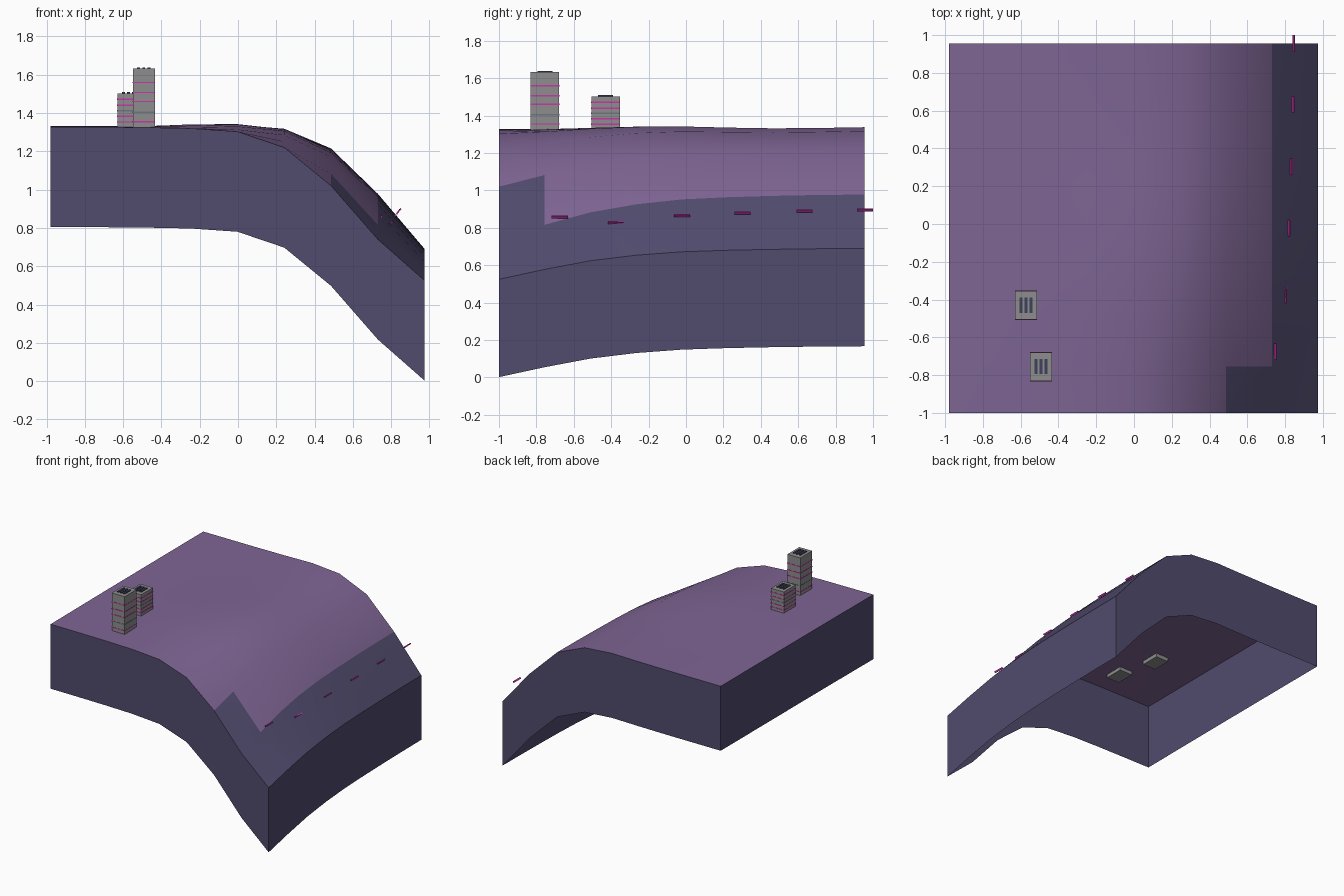
import bpy, bmesh
from math import radians
from mathutils import Matrix, Vector

if "Cube" in bpy.data.objects:
    bpy.data.objects.remove(bpy.data.objects["Cube"], do_unlink=True)


def material(name, rgb):
    m = bpy.data.materials.new(name)
    m.use_nodes = True
    m.diffuse_color = (*rgb, 1)
    m.node_tree.nodes["Principled BSDF"].inputs["Base Color"].default_value = (*rgb, 1)
    return m


PURPLE = material("plateau purple", (0.21, 0.13, 0.295))
ROCK = material("dark slope", (0.082, 0.071, 0.155))
GREY = material("concrete grey", (0.27, 0.27, 0.275))
PINK = material("magenta light", (0.58, 0.035, 0.40))
STEEL = material("window steel", (0.15, 0.18, 0.21))
NAVY = material("roof vent navy", (0.05, 0.05, 0.11))


def finish(bm, name, mats):
    mesh = bpy.data.meshes.new(name)
    bm.to_mesh(mesh)
    bm.free()
    for m in mats:
        mesh.materials.append(m)
    obj = bpy.data.objects.new(name, mesh)
    bpy.context.collection.objects.link(obj)
    return obj


def add_box(bm, centre, size, mat=0, tilt=0):
    m = Matrix.Translation(centre) @ Matrix.Rotation(tilt, 4, 'Y') @ Matrix.Diagonal((*size, 1))
    verts = bmesh.ops.create_cube(bm, size=1, matrix=m)["verts"]
    for f in {f for v in verts for f in v.link_faces}:
        f.material_index = mat


# Terrain sheet: front profile blends into back profile, with a hanging skirt
N, DEPTH = 8, 0.523
front = [1.328, 1.327, 1.325, 1.32, 1.303, 1.22, 1.02, 0.74, 0.525]
back = [1.332, 1.332, 1.332, 1.334, 1.338, 1.318, 1.215, 0.978, 0.69]
blend = [0, 0.32, 0.6, 0.78, 0.89, 0.94, 0.97, 0.99, 1]
swell = [0, 0, 0.006, 0.01, 0.008, 0, -0.005, -0.004, 0]

bm = bmesh.new()
grid = []
for j in range(N + 1):
    row = []
    for i in range(N + 1):
        z = front[i] + blend[j] * (back[i] - front[i])
        if 2 < i < 6:
            z += swell[j]
        row.append(bm.verts.new((-0.98 + 1.955 * i / N, -1 + 1.955 * j / N, z)))
    grid.append(row)
for j in range(N):
    for i in range(N):
        f = bm.faces.new((grid[j][i], grid[j][i + 1], grid[j + 1][i + 1], grid[j + 1][i]))
        # Bare rock on the lower slope and the front notch
        f.material_index = int(i == N - 1 or (j == 0 and i == N - 2))
rim = [e for e in bm.edges if e.is_boundary]
skirt = bmesh.ops.extrude_edge_only(bm, edges=rim)["geom"]
bmesh.ops.translate(bm, vec=(0, 0, -DEPTH),
                    verts=[g for g in skirt if isinstance(g, bmesh.types.BMVert)])
for g in skirt:
    if isinstance(g, bmesh.types.BMFace):
        g.material_index = 1
bmesh.ops.recalc_face_normals(bm, faces=bm.faces)
if grid[4][1].link_faces[0].normal.z < 0:
    bmesh.ops.reverse_faces(bm, faces=bm.faces)
terrain = finish(bm, "terrain_block", [PURPLE, ROCK])
bpy.ops.object.select_all(action='DESELECT')
terrain.select_set(True)
bpy.context.view_layer.objects.active = terrain
bpy.ops.object.shade_smooth_by_angle(angle=radians(40))


# Towers: body, thin bands on the walls and three roof vents
def tower(name, x, y, top, bands):
    w, d, base = 0.115, 0.152, 1.3
    bm = bmesh.new()
    add_box(bm, (x, y, (base + top) / 2), (w, d, top - base))
    for z, mat in bands:
        add_box(bm, (x, y, z), (w + 0.003, d + 0.003, 0.007), mat)
    for k in (-1, 0, 1):
        add_box(bm, (x + k * 0.027, y, top + 0.003), (0.015, 0.08, 0.008), 3)
    finish(bm, name, [GREY, PINK, STEEL, NAVY])


tower("tall_tower", -0.492, -0.755, 1.632,
      [(1.355, 1), (1.405, 2), (1.46, 1), (1.507, 1), (1.56, 1)])
tower("short_tower", -0.572, -0.43, 1.502,
      [(1.353, 1), (1.383, 1), (1.412, 2), (1.44, 1), (1.472, 1)])

# Row of marker lights floating along the slope
markers = [(0.75, -0.675, 0.857), (0.803, -0.375, 0.828), (0.822, -0.022, 0.865),
           (0.833, 0.303, 0.879), (0.841, 0.633, 0.89), (0.846, 0.957, 0.895)]
for n, pos in enumerate(markers):
    bm = bmesh.new()
    add_box(bm, Vector(pos), (0.008, 0.086, 0.014), 0, radians(40))
    finish(bm, f"slope_marker_{n + 1}", [PINK])
